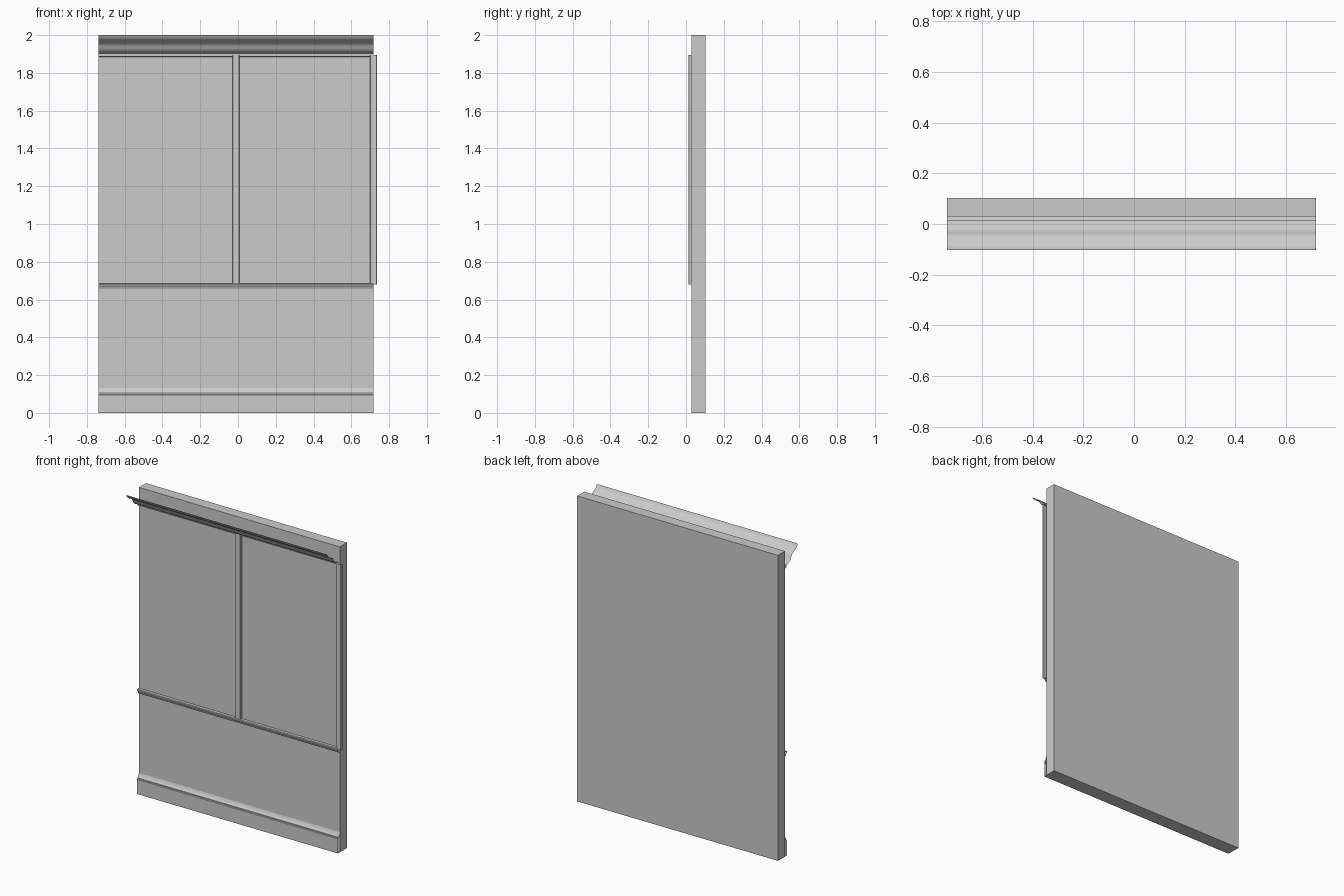
import bpy, bmesh
from mathutils import Vector

if "Cube" in bpy.data.objects:
    bpy.data.objects.remove(bpy.data.objects["Cube"])

X0, X1 = -0.738, 0.717        # wall ends
YF, YB = 0.029, 0.102         # wall front and back


def sweep(name, near, far):
    """Open sheet between two matching profile copies, smooth with sharp edges."""
    bm = bmesh.new()
    a = [bm.verts.new(p) for p in near]
    b = [bm.verts.new(p) for p in far]
    for i in range(len(a) - 1):
        bm.faces.new((a[i], b[i], b[i + 1], a[i + 1]))
    me = bpy.data.meshes.new(name)
    bm.to_mesh(me)
    bm.free()
    ob = bpy.data.objects.new(name, me)
    bpy.context.collection.objects.link(ob)
    bpy.ops.object.select_all(action='DESELECT')
    ob.select_set(True)
    bpy.context.view_layer.objects.active = ob
    bpy.ops.object.shade_smooth_by_angle(angle=0.6)
    return ob


def horizontal_trim(name, profile):
    """Profile of (y, z) points, bottom to top, run along the wall."""
    sweep(name, [(X0, y, z) for y, z in profile], [(X1, y, z) for y, z in profile])


def vertical_trim(name, cx, z0, z1):
    """Slim batten with softened front corners."""
    w, yf, c = 0.0185, 0.013, 0.003
    prof = [(-w, YF), (-w, yf + c), (-w + c, yf), (w - c, yf), (w, yf + c), (w, YF)]
    # run from the top down so the faces point outward
    prof.reverse()
    sweep(name, [(cx + x, y, z0) for x, y in prof], [(cx + x, y, z1) for x, y in prof])


# Wall slab
bpy.ops.mesh.primitive_cube_add(size=1, location=((X0 + X1) / 2, (YF + YB) / 2, 1))
wall = bpy.context.object
wall.name = "wall"
wall.scale = (X1 - X0, YB - YF, 2)

# Crown moulding: stepped foot, then an S curve out to the lip
horizontal_trim("crown_moulding", [
    (YF + 0.003, 1.884), (0.016, 1.888), (0.016, 1.902), (0.004, 1.905),
    (-0.006, 1.907), (-0.017, 1.912), (-0.026, 1.920), (-0.033, 1.932),
    (-0.038, 1.944), (-0.046, 1.954), (-0.058, 1.961), (-0.073, 1.968),
    (-0.086, 1.976), (-0.095, 1.986), (-0.102, 2.0)])

# Chair rail with rounded bead
horizontal_trim("chair_rail", [
    (YF, 0.655), (0.021, 0.656), (0.019, 0.662), (0.017, 0.668), (0.012, 0.672),
    (0.010, 0.676), (0.010, 0.681), (0.013, 0.685), (YF, 0.686)])

# Baseboard with stepped, sloping top
horizontal_trim("baseboard", [
    (YF, 0.0), (0.010, 0.0), (0.010, 0.095), (0.014, 0.098), (0.014, 0.105),
    (0.018, 0.109), (0.022, 0.115), (0.026, 0.123), (YF, 0.132)])

# Vertical battens at the middle and the right end
mid = (X0 + X1) / 2
for i, name in enumerate(("middle_batten", "right_batten")):
    vertical_trim(name, mid + i * (X1 - mid), 0.68, 1.895)
